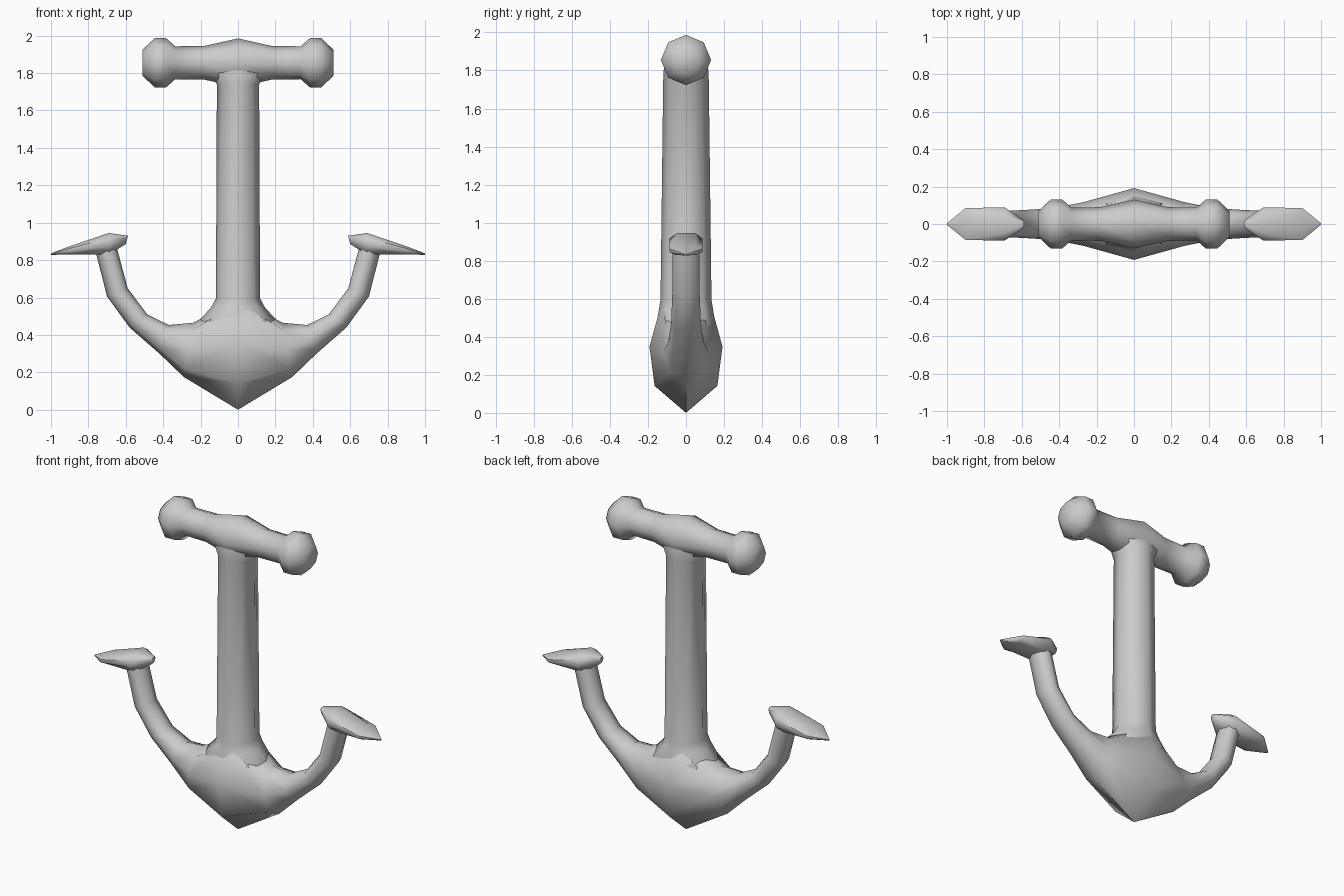
import bpy, bmesh, math
from mathutils import Vector

if "Cube" in bpy.data.objects:
    bpy.data.objects.remove(bpy.data.objects["Cube"])


def loft(name, rings, mirror=False, cap_start=True):
    """Skin a list of equal-length point rings into one smooth-shaded object."""
    bm = bmesh.new()
    loops = [[bm.verts.new(p) for p in ring] for ring in rings]
    n = len(loops[0])
    for a, b in zip(loops, loops[1:]):
        for i in range(n):
            j = (i + 1) % n
            bm.faces.new((a[i], a[j], b[j], b[i]))
    if cap_start:
        bm.faces.new(loops[0])
    bm.faces.new(loops[-1])
    bmesh.ops.remove_doubles(bm, verts=bm.verts, dist=0.0005)
    bmesh.ops.recalc_face_normals(bm, faces=bm.faces)
    if mirror:
        geom = bm.verts[:] + bm.edges[:] + bm.faces[:]
        bmesh.ops.mirror(bm, geom=geom, axis='X', merge_dist=0.001)
        bmesh.ops.recalc_face_normals(bm, faces=bm.faces)
    me = bpy.data.meshes.new(name)
    bm.to_mesh(me)
    bm.free()
    ob = bpy.data.objects.new(name, me)
    bpy.context.collection.objects.link(ob)
    me.shade_smooth()
    me.set_sharp_from_angle(angle=math.radians(60))
    return ob


ANGLES = [i * math.tau / 8 for i in range(8)]


def section(bottom, top, shape):
    """Eight-point ring between two xz points; shape = (t, y) from bottom to top."""
    b, t = Vector((bottom[0], 0, bottom[1])), Vector((top[0], 0, top[1]))
    pts = [b.lerp(t, f) + Vector((0, y, 0)) for f, y in shape]
    return pts + [Vector((p.x, -p.y, p.z)) for p in pts[-2:0:-1]]


def round_shape(w):
    return [(0, 0), (.146, .75 * w), (.5, w), (.854, .75 * w), (1, 0)]


# Shank, flaring into the crown and the stock
shank = [(.30, .22, .17), (.47, .215, .155), (.545, .145, .142), (.595, .118, .134),
         (1.74, .113, .12), (1.80, .15, .118), (1.86, .14, .10)]
loft("shank", [[(rx * math.cos(a), ry * math.sin(a), z) for a in ANGLES]
               for z, rx, ry in shank])

# Stock: crossbar with a ball at each end
half = [(0, .13), (.18, .09), (.335, .088), (.385, .132), (.445, .132), (.51, .07)]
profile = [(-x, r) for x, r in half[:0:-1]] + half
loft("stock", [[(x, r * math.cos(a), 1.855 + r * math.sin(a)) for a in ANGLES]
               for x, r in profile])

# Crown and curved arms
crown = [(0, 0), (.24, .165), (.59, .192), (.97, .13), (1, 0)]
arms = [section((0, 0), (0, .59), crown)]
for bottom, top, w in [((.29, .175), (.24, .465), .118), ((.42, .30), (.37, .453), .092),
                       ((.58, .44), (.485, .51), .078), ((.70, .605), (.59, .65), .072),
                       ((.765, .86), (.65, .875), .072)]:
    arms.append(section(bottom, top, round_shape(w)))
loft("crown_and_arms", arms, mirror=True, cap_start=False)

# Flukes: pointed palms on the arm tips, flat beneath
flukes = []
for x0, x1, z0, z1, w in [(.60, .588, .885, .93, .02), (.69, .69, .83, .945, .088),
                          (.90, .90, .83, .874, .086), (1.0, 1.0, .828, .836, .004)]:
    outline = [(0, 0), (0, .65 * w), (.35, w), (.75, w), (1, .55 * w), (1, 0)]
    flukes.append(section((x0, z0), (x1, z1), outline))
for side, tag in ((1, "right"), (-1, "left")):
    loft("fluke_" + tag, [[(side * p.x, p.y, p.z) for p in ring] for ring in flukes])
